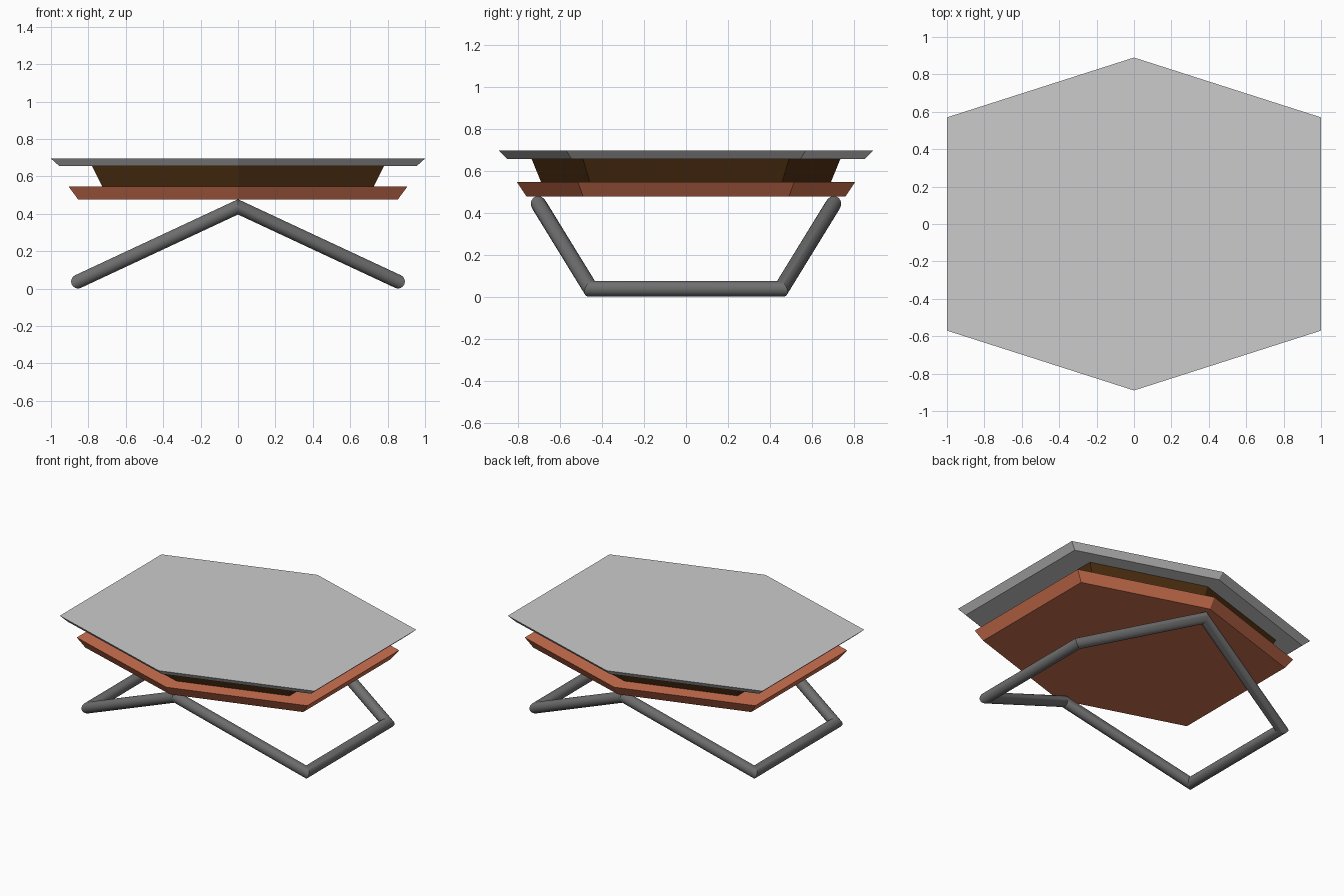
import bpy, bmesh, math
from mathutils import Vector

cube = bpy.data.objects.get("Cube")
if cube:
    bpy.data.objects.remove(cube, do_unlink=True)


def material(name, rgb):
    mat = bpy.data.materials.new(name)
    mat.use_nodes = True
    mat.diffuse_color = (*rgb, 1)
    mat.node_tree.nodes["Principled BSDF"].inputs["Base Color"].default_value = (*rgb, 1)
    return mat


def finish(name, bm, mat):
    bmesh.ops.recalc_face_normals(bm, faces=bm.faces)
    mesh = bpy.data.meshes.new(name)
    bm.to_mesh(mesh)
    bm.free()
    mesh.materials.append(mat)
    obj = bpy.data.objects.new(name, mesh)
    bpy.context.collection.objects.link(obj)
    return obj


def hexagon(x, y_tip, y_corner):
    return [(0, -y_tip), (x, -y_corner), (x, y_corner),
            (0, y_tip), (-x, y_corner), (-x, -y_corner)]


def bridge(bm, a, b):
    for i in range(len(a)):
        j = (i + 1) % len(a)
        bm.faces.new((a[i], a[j], b[j], b[i]))


def slab(name, z0, low, z1, high, mat):
    """Tapered six-sided slab between two hexagons."""
    bm = bmesh.new()
    a = [bm.verts.new((x, y, z0)) for x, y in hexagon(*low)]
    b = [bm.verts.new((x, y, z1)) for x, y in hexagon(*high)]
    bridge(bm, a, b)
    bm.faces.new(a)
    bm.faces.new(b)
    return finish(name, bm, mat)


def mitred_ring(name, points, radius, sides, mat):
    """Closed round tube with sharp mitred corners."""
    pts = [Vector(p) for p in points]
    n = len(pts)
    dirs = [(pts[(i + 1) % n] - pts[i]).normalized() for i in range(n)]
    # Start with a round section around the last segment
    u = dirs[-1].orthogonal().normalized()
    v = dirs[-1].cross(u)
    angles = [math.tau * k / sides for k in range(sides)]
    section = [pts[-1] + radius * (u * math.cos(t) + v * math.sin(t)) for t in angles]
    bm = bmesh.new()
    rings = []
    for i in range(n):
        d = dirs[i - 1]
        plane = (d + dirs[i]).normalized()
        # Slide the section along the segment onto the mitre plane
        section = [p + d * ((pts[i] - p).dot(plane) / d.dot(plane)) for p in section]
        rings.append([bm.verts.new(p) for p in section])
    for i in range(n):
        bridge(bm, rings[i], rings[(i + 1) % n])
    return finish(name, bm, mat)


grey = material("light grey", (0.6, 0.6, 0.6))
terracotta = material("terracotta", (0.62, 0.165, 0.078))
brown = material("dark brown", (0.08, 0.03, 0.006))
steel = material("dark steel", (0.16, 0.16, 0.16))

# Table top, core and lower shelf
slab("table_top", 0.655, (0.955, 0.85, 0.545), 0.695, (1.0, 0.89, 0.57), grey)
slab("core", 0.545, (0.725, 0.69, 0.458), 0.655, (0.78, 0.735, 0.49), brown)
slab("lower_shelf", 0.477, (0.855, 0.76, 0.49), 0.545, (0.905, 0.805, 0.515), terracotta)

# Bent tube base: peaks front and back, feet along both sides
path = [(x, y, 0.437 if x == 0 else 0.038) for x, y in hexagon(0.855, 0.7, 0.455)]
base = mitred_ring("tube_base", path, 0.037, 24, steel)
bpy.ops.object.select_all(action="DESELECT")
base.select_set(True)
bpy.context.view_layer.objects.active = base
bpy.ops.object.shade_smooth_by_angle(angle=math.radians(25))
